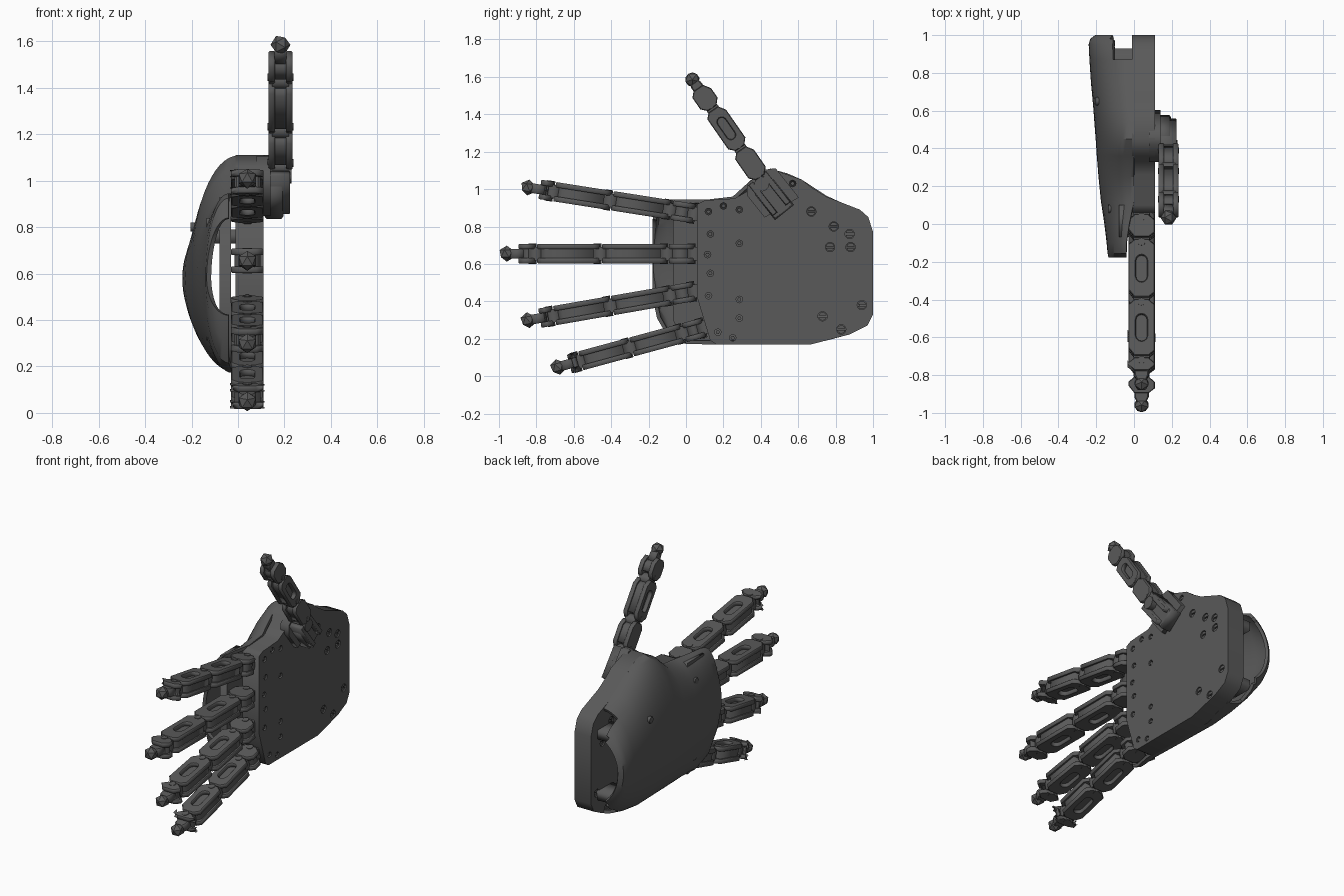
import bpy, bmesh, math
from mathutils import Matrix, Vector

if "Cube" in bpy.data.objects:
    bpy.data.objects.remove(bpy.data.objects["Cube"])

grey = bpy.data.materials.new("dark_grey")
grey.diffuse_color = (0.1, 0.1, 0.1, 1)
grey.use_nodes = True
grey.node_tree.nodes["Principled BSDF"].inputs["Base Color"].default_value = grey.diffuse_color


def add(name, mesh, mat=Matrix()):
    ob = bpy.data.objects.new(name, mesh)
    bpy.context.collection.objects.link(ob)
    ob.matrix_world = mat
    mesh.materials.clear()
    mesh.materials.append(grey)
    return ob


def frame(origin, x, y, z):
    m = Matrix((x, y, z)).transposed().to_4x4()
    m.translation = origin
    return m


def plate(name, loops, half, mat, bevel=0.0):
    """Flat profile (further loops are holes) extruded both ways along local z."""
    cu = bpy.data.curves.new(name, 'CURVE')
    cu.dimensions, cu.fill_mode = '2D', 'BOTH'
    cu.extrude, cu.bevel_depth, cu.bevel_resolution = half - bevel, bevel, 0
    cu.offset = -bevel
    for pts in loops:
        sp = cu.splines.new('POLY')
        sp.points.add(len(pts) - 1)
        for p, q in zip(sp.points, pts):
            p.co = (q[0], q[1], 0, 1)
        sp.use_cyclic_u = True
    tmp = bpy.data.objects.new("tmp", cu)
    bpy.context.collection.objects.link(tmp)
    dg = bpy.context.evaluated_depsgraph_get()
    mesh = bpy.data.meshes.new_from_object(tmp.evaluated_get(dg))
    bpy.data.objects.remove(tmp)
    return add(name, mesh, mat)


def circle(x, y, r, n=12):
    return [(x + r * math.cos(2 * math.pi * i / n), y + r * math.sin(2 * math.pi * i / n)) for i in range(n)]


def stadium(x0, x1, r, n=6):
    out = []
    for cx, a0 in ((x1, -math.pi / 2), (x0, math.pi / 2)):
        for i in range(n + 1):
            a = a0 + math.pi * i / n
            out.append((cx + r * math.cos(a), r * math.sin(a)))
    return out


def rect(x0, x1, y0, y1):
    return [(x0, y0), (x1, y0), (x1, y1), (x0, y1)]


X, Y, Z = Vector((1, 0, 0)), Vector((0, 1, 0)), Vector((0, 0, 1))


def phalanx(name, m, a, b, h, slot):
    """Two slotted side rails around a lower core, with a hinge barrel at the near end."""
    prof = [(a + .005, -h * .5), (a + .035, -h), (b - .045, -h), (b - .005, -h * .55),
            (b - .005, h * .55), (b - .03, h), (a + .035, h), (a + .005, h * .5)]
    mid = (a + b) / 2
    loops = [prof, stadium(mid - .04, mid + .045, h * .42)] if slot else [prof]
    for s in (-1, 1):
        plate(name + "_rail", loops, .014, m @ Matrix.Translation((0, 0, s * .038)), .004)
    core = [(a + .04, -h * .8), (b - .05, -h * .8), (b - .02, -h * .4),
            (b - .02, h * .4), (b - .05, h * .8), (a + .04, h * .8)]
    plate(name + "_core", [core], .025, m)
    plate(name + "_hinge", [circle(a, 0, h * .62)], .036, m)
    plate(name + "_pin", [circle(a + .02, 0, h * .3, 8)], .055, m)


def finger(name, m, joints, length, h):
    for i, (a, b) in enumerate(zip(joints, joints[1:])):
        phalanx(f"{name}_segment_{i + 1}", m, a, b, h, b - a > .21)
    end = joints[-1]
    # narrowing neck and faceted fingertip
    plate(name + "_neck", [[(end - .03, -h * .55), (end + .015, -h * .55), (length - .05, -.022),
                            (length - .05, .022), (end + .015, h * .55), (end - .03, h * .55)]], .026, m, .006)
    bm = bmesh.new()
    bmesh.ops.create_icosphere(bm, subdivisions=1, radius=.043)
    me = bpy.data.meshes.new(name + "_tip")
    bm.to_mesh(me)
    bm.free()
    add(name + "_tip", me, m @ Matrix.Translation((length - .042, 0, 0)))


# four fingers: start (y, z), end (y, z)
for name, p, q in (("index_finger", (.05, .868), (-.885, 1.015)), ("middle_finger", (.05, .655), (-1, .655)),
                   ("ring_finger", (.05, .455), (-.885, .292)), ("little_finger", (.10, .262), (-.725, .038))):
    d = Vector((0, q[0] - p[0], q[1] - p[1]))
    L = d.length
    d.normalize()
    m = frame(Vector((.04, p[0], p[1])), d, X, d.cross(X))
    finger(name, m, [0, .14 * L, .48 * L, .81 * L, L - .1], L, .07)

# thumb, turned a quarter turn about its axis
d = Vector((0, -.39, .56)).normalized()
finger("thumb", frame(Vector((.183, .40, 1.06)), d, X.cross(d), X), [0, .19, .45, .59], .682, .056)

# thumb mount: foot, block and two rails
d = Vector((0, -.62, .78)).normalized()
m = frame(Vector((.11, .455, .965)), d, X.cross(d), X)
plate("thumb_foot", [[(-.10, -.11), (.10, -.11), (.13, -.06), (.13, .06), (.08, .10), (-.07, .10)]], .03, m)
plate("thumb_block", [rect(-.115, .06, -.065, .065)], .04, m @ Matrix.Translation((0, 0, .045)), .008)
for s in (-1, 1):
    plate("thumb_mount_rail", [rect(-.09, .12, -.016, .016)], .055,
          m @ Matrix.Translation((0, s * .045, .06)), .004)
plate("thumb_axle", [circle(.08, 0, .04)], .05, m @ Matrix.Translation((0, 0, .07)))

# palm plate with screw holes
outline = [(.06, .92), (.10, .94), (.26, .95), (.33, .99), (.36, 1.06), (.45, 1.11), (.62, 1.05), (.67, 1.01),
           (.75, .96), (.93, .89), (.975, .85), (1, .77), (1, .33), (.97, .27), (.88, .225), (.67, .17),
           (.16, .17), (.13, .19), (.09, .32), (.06, .42)]
big = [(.67, .88), (.79, .8), (.875, .76), (.77, .69), (.88, .69), (.94, .38), (.73, .32), (.83, .25)]
small = [(.13, .76), (.115, .65), (.13, .55), (.285, .71), (.2, .91), (.285, .89), (.285, .41),
         (.285, .31), (.17, .235), (.25, .205), (.12, .43), (.12, .88), (.57, 1.03)]
pm = frame(Vector((.05, 0, 0)), Y, Z, X)
plate("palm_plate", [outline] + [circle(*c, .025, 16) for c in big] + [circle(*c, .018, 8) for c in small], .06, pm)
for c in big:
    # slotted screw head: two half discs
    for a0 in (0, math.pi):
        half = [(c[0] + .022 * math.cos(a0 + .2 + i * (math.pi - .4) / 8),
                 c[1] + .022 * math.sin(a0 + .2 + i * (math.pi - .4) / 8)) for i in range(9)]
        plate("screw_head", [half], .054, pm)
for c in small:
    plate("bolt", [circle(*c, .011, 6)], .056, pm)

# knuckle bar under the finger roots
plate("knuckle_bar", [[(-.07, .30), (-.07, .93), (.1, .93), (.1, .2), (-.03, .22)]], .025,
      frame(Vector((-.055, 0, 0)), Y, Z, X))

# back-of-hand shell: y, low z, high z, depth, rim x
sections = [(-.178, .42, .84, .135, -.04), (-.155, .31, .925, .14, -.04), (-.10, .215, .945, .145, -.04),
            (0, .172, .945, .157, -.025), (.12, .17, .945, .175, 0), (.25, .17, .96, .188, 0),
            (.36, .17, 1.06, .197, 0), (.45, .17, 1.108, .203, 0), (.54, .17, 1.085, .21, 0),
            (.62, .17, 1.05, .216, 0), (.75, .19, .965, .228, 0), (.87, .222, .91, .236, 0),
            (.95, .27, .87, .24, 0), (.98, .30, .83, .232, 0), (1, .33, .80, .205, 0)]
N = 32
bm = bmesh.new()
rings = []
for y, lo, hi, dep, rim in sections:
    ring = []
    for i in range(N + 1):
        c = -math.cos(math.pi * i / N)
        s = math.sin(math.pi * i / N)
        z = .58 + c * ((hi - .58) if c > 0 else (.58 - lo))
        ring.append(bm.verts.new((rim - (dep + rim) * s, y, z)))
    rings.append(ring)
for r0, r1 in zip(rings, rings[1:]):
    for i in range(N):
        quad = (r0[i], r0[i + 1], r1[i + 1], r1[i])
        # wrist notch: sides are open behind y = 0.87
        if r0[0].co.y > .86 and max(v.co.x for v in quad) > -.105:
            continue
        bm.faces.new(quad)
bmesh.ops.delete(bm, geom=[v for v in bm.verts if not v.link_faces], context='VERTS')
bmesh.ops.recalc_face_normals(bm, faces=bm.faces)
if sum(f.normal.x for f in bm.faces) > 0:
    bmesh.ops.reverse_faces(bm, faces=bm.faces)
me = bpy.data.meshes.new("back_shell")
bm.to_mesh(me)
bm.free()
shell = add("back_shell", me)
mod = shell.modifiers.new("thickness", 'SOLIDIFY')
mod.thickness, mod.offset = .02, -1
bpy.ops.object.select_all(action='DESELECT')
shell.select_set(True)
bpy.context.view_layer.objects.active = shell
bpy.ops.object.modifier_apply(modifier="thickness")
bpy.ops.object.shade_smooth_by_angle(angle=math.radians(35))

# small bosses on the shell and a wrist clamp inside the opening
for y, z, x in ((.65, .8, -.19), (.08, .82, -.12), (.1, .33, -.12)):
    plate("shell_boss", [circle(y, z, .022, 6)], .015, frame(Vector((x, 0, 0)), Y, Z, X))
for z in (.36, .76):
    plate("wrist_clamp", [rect(.78, .93, z - .03, z + .03)], .06, frame(Vector((-.06, 0, 0)), Y, Z, X))
